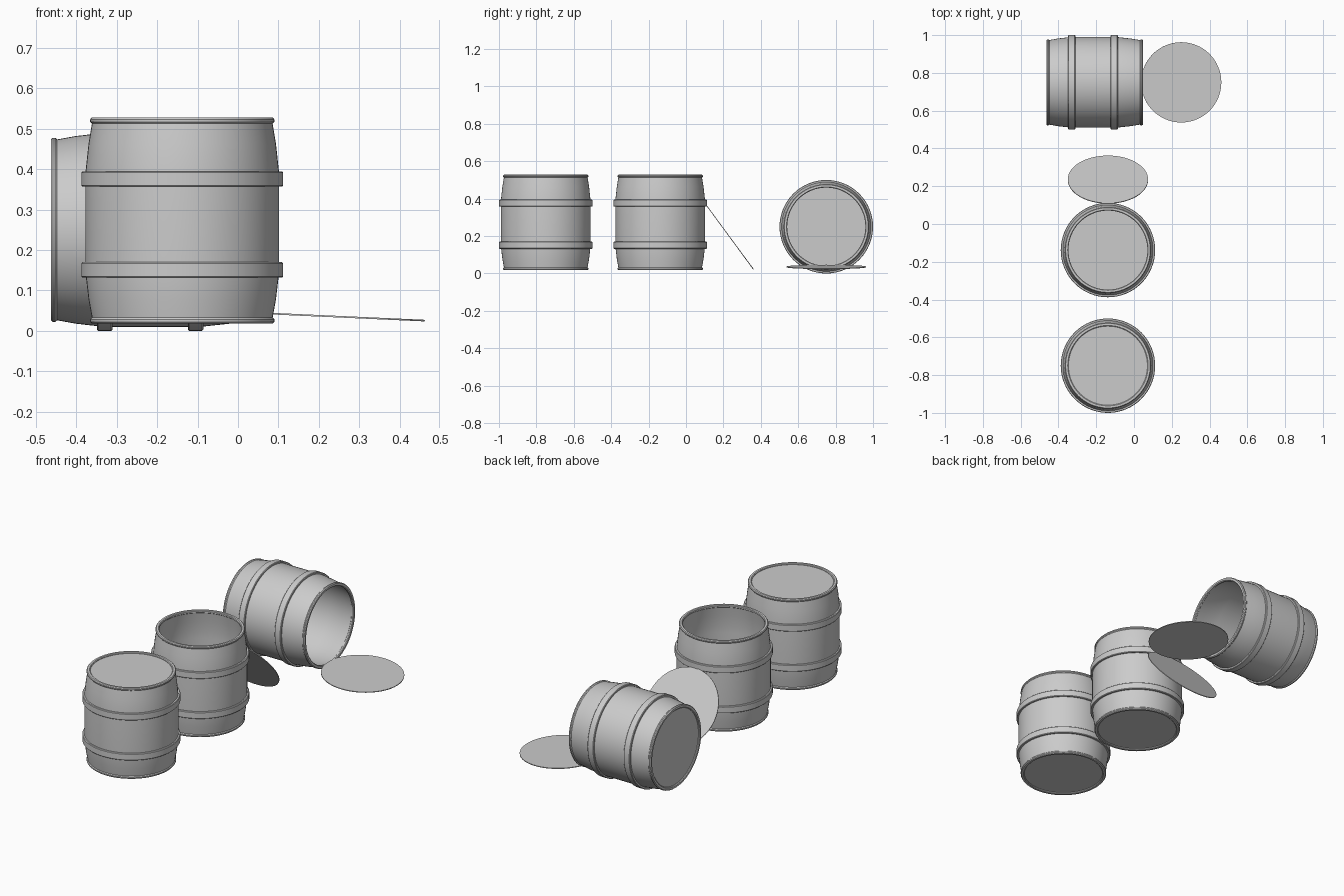
import bpy, bmesh, math
from mathutils import Matrix

if "Cube" in bpy.data.objects:
    bpy.data.objects.remove(bpy.data.objects["Cube"])

SEG = 64
L = 0.51          # barrel length


def lathe(name, profile, world, closed=True):
    """Revolve an (r, z) profile about z, then place it with a matrix."""
    bm = bmesh.new()
    rings = []
    for r, z in profile:
        if r == 0:
            rings.append([bm.verts.new((0, 0, z))])
        else:
            rings.append([bm.verts.new((r * math.cos(a), r * math.sin(a), z))
                          for a in (2 * math.pi * i / SEG for i in range(SEG))])
    pairs = list(zip(rings, rings[1:]))
    if closed:
        pairs.append((rings[-1], rings[0]))
    for a, b in pairs:
        for i in range(SEG):
            j = (i + 1) % SEG
            if len(a) == 1:
                bm.faces.new((a[0], b[j], b[i]))
            elif len(b) == 1:
                bm.faces.new((a[i], a[j], b[0]))
            else:
                bm.faces.new((a[i], a[j], b[j], b[i]))
    bmesh.ops.recalc_face_normals(bm, faces=bm.faces)
    me = bpy.data.meshes.new(name)
    bm.to_mesh(me)
    bm.free()
    ob = bpy.data.objects.new(name, me)
    bpy.context.collection.objects.link(ob)
    ob.matrix_world = world
    bpy.ops.object.select_all(action='DESELECT')
    ob.select_set(True)
    bpy.context.view_layer.objects.active = ob
    bpy.ops.object.shade_smooth_by_angle(angle=math.radians(30))
    return ob


def disc(name, world, r=0.2125, t=0.004):
    return lathe(name, [(0, -t / 2), (r, -t / 2), (r, t / 2), (0, t / 2)], world, closed=False)


def barrel(name, world):
    # thin staved wall, straight in the middle and tapering to both ends
    outer = [(0.222, 0.005), (0.232, 0.060), (0.239, 0.120), (0.240, 0.145),
             (0.240, 0.345), (0.239, 0.380), (0.232, 0.445), (0.222, L - 0.005)]
    inner = [(r - 0.010, z) for r, z in reversed(outer)]
    lathe(name + "_wall", outer + inner, world)
    # hoops around the belly
    for label, z in (("lower", 0.133), ("upper", 0.358)):
        h = 0.019
        lathe(f"{name}_{label}_hoop",
              [(0.236, z - h), (0.247, z - h), (0.250, z - h + 0.003),
               (0.250, z + h - 0.003), (0.247, z + h), (0.236, z + h)], world)
    # rounded rims at both ends
    for label, z in (("bottom", 0.0075), ("top", L - 0.0075)):
        lathe(f"{name}_{label}_rim",
              [(0.209, z - 0.004), (0.213, z - 0.0075), (0.224, z - 0.0075), (0.228, z - 0.003),
               (0.228, z + 0.003), (0.224, z + 0.0075), (0.213, z + 0.0075), (0.209, z + 0.004)],
              world)
    # base plate
    disc(name + "_base", world @ Matrix.Translation((0, 0, 0.009)))


T = Matrix.Translation
closed_place = T((-0.138, -0.75, 0.018))
open_place = T((-0.138, -0.138, 0.018))
lying_place = T((-0.463, 0.75, 0.25)) @ Matrix.Rotation(math.pi / 2, 4, 'Y')

barrel("closed_barrel", closed_place)
barrel("open_barrel", open_place)
barrel("lying_barrel", lying_place)

# lids: fitted, leaning on the open barrel, dropped on the ground
disc("fitted_lid", closed_place @ T((0, 0, L - 0.009)))
disc("leaning_lid", T((-0.138, 0.235, 0.193)) @ Matrix.Rotation(-math.atan2(0.34, 0.25), 4, 'X'))
disc("dropped_lid", T((0.25, 0.75, 0.035)) @ Matrix.Rotation(math.radians(2.6), 4, 'Y'))
